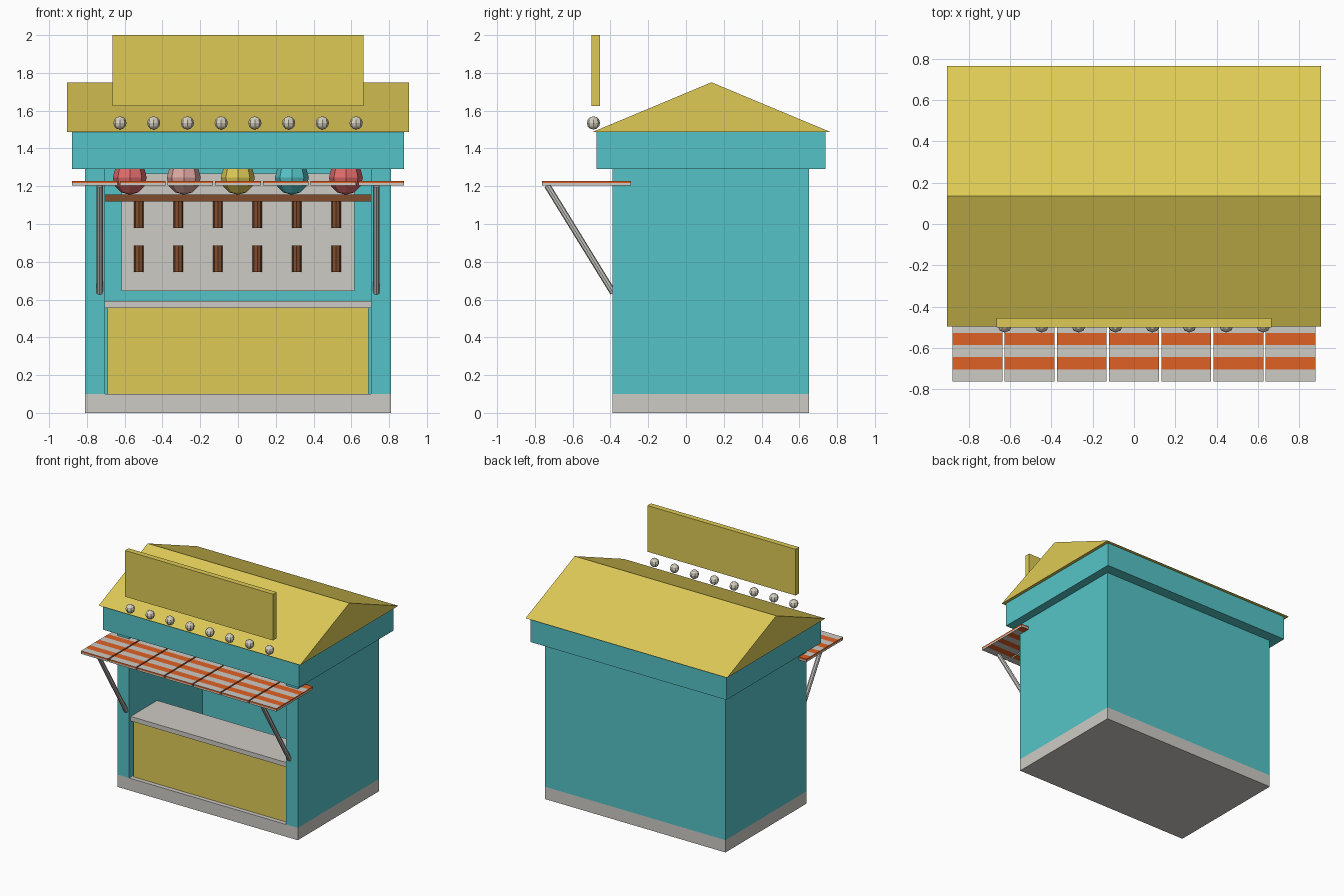
import bpy, bmesh
from mathutils import Vector

if "Cube" in bpy.data.objects:
    bpy.data.objects.remove(bpy.data.objects["Cube"])


def material(name, rgb):
    """Flat material from an 8-bit sRGB colour."""
    lin = [((c / 255 + 0.055) / 1.055) ** 2.4 for c in rgb] + [1]
    m = bpy.data.materials.new(name)
    m.use_nodes = True
    m.diffuse_color = lin
    m.node_tree.nodes["Principled BSDF"].inputs["Base Color"].default_value = lin
    return m


yellow = material("yellow paint", (222, 202, 86))
teal = material("teal paint", (85, 196, 199))
grey = material("warm grey", (206, 203, 197))
orange = material("orange stripe", (224, 97, 37))
brown = material("brown wood", (128, 76, 44))
red = material("coral red", (224, 108, 108))
pink = material("dusty pink", (222, 168, 162))
cream = material("cream bulb", (214, 208, 190))


def finish(name, bm, *mats):
    bmesh.ops.recalc_face_normals(bm, faces=bm.faces)
    me = bpy.data.meshes.new(name)
    bm.to_mesh(me)
    bm.free()
    for m in mats:
        me.materials.append(m)
    ob = bpy.data.objects.new(name, me)
    bpy.context.collection.objects.link(ob)
    return ob


def prism(name, points, offset, mat):
    """Extrude a closed 3D outline along the offset vector."""
    bm = bmesh.new()
    face = bm.faces.new([bm.verts.new(p) for p in points])
    new = bmesh.ops.extrude_face_region(bm, geom=[face], use_keep_orig=True)["geom"]
    bmesh.ops.translate(bm, vec=offset, verts=[v for v in new if isinstance(v, bmesh.types.BMVert)])
    return finish(name, bm, mat)


def box(name, x, y, z, mat):
    outline = [(x[0], y[0], z[0]), (x[1], y[0], z[0]), (x[1], y[1], z[0]), (x[0], y[1], z[0])]
    return prism(name, outline, (0, 0, z[1] - z[0]), mat)


def ball(name, centre, radius, mat):
    bm = bmesh.new()
    bmesh.ops.create_uvsphere(bm, u_segments=8, v_segments=6, radius=radius)
    finish(name, bm, mat).location = centre


def rod(name, start, end, radius, mat):
    a, b = Vector(start), Vector(end)
    bm = bmesh.new()
    bmesh.ops.create_cone(bm, cap_ends=True, segments=8, radius1=radius, radius2=radius, depth=(b - a).length)
    ob = finish(name, bm, mat)
    ob.rotation_euler = (b - a).to_track_quat("Z", "Y").to_euler()
    ob.location = (a + b) / 2


# Building shell: plinth, U-shaped walls, fascia block and gable roof
W, FRONT, BACK = 0.81, -0.39, 0.65
IN_X, IN_Y = 0.705, 0.55
box("plinth", (-W, W), (FRONT, BACK), (0, 0.1), grey)
walls = [(-W, FRONT), (-IN_X, FRONT), (-IN_X, IN_Y), (IN_X, IN_Y),
         (IN_X, FRONT), (W, FRONT), (W, BACK), (-W, BACK)]
prism("walls", [(x, y, 0.1) for x, y in walls], (0, 0, 1.19), teal)
box("fascia", (-0.88, 0.88), (-0.475, 0.738), (1.29, 1.487), teal)
gable = [(-0.495, 1.487), (0.765, 1.487), (0.135, 1.75)]
prism("roof", [(-0.905, y, z) for y, z in gable], (1.81, 0, 0), yellow)

# Sign board and row of bulbs
box("sign_board", (-0.665, 0.665), (-0.5, -0.455), (1.625, 2.0), yellow)
for i in range(8):
    ball(f"bulb_{i + 1}", (-0.625 + i * 0.1786, -0.49, 1.535), 0.035, cream)

# Counter
box("counter_front", (-0.69, 0.69), (-0.355, -0.06), (0.1, 0.555), yellow)
box("counter_top", (-IN_X, IN_X), (-0.37, -0.03), (0.555, 0.592), grey)

# Back display: board, shelf, balls and two rows of pegs
box("display_board", (-0.618, 0.618), (0.53, IN_Y), (0.645, 1.268), grey)
box("shelf", (-IN_X, IN_X), (0.3, IN_Y), (1.12, 1.157), brown)
for i, mat in enumerate((red, pink, yellow, teal, red)):
    ball(f"prize_ball_{i + 1}", (-0.573 + i * 0.286, 0.41, 1.245), 0.09, mat)
for row, z in enumerate((0.745, 0.98)):
    for i in range(6):
        x = -0.525 + i * 0.209
        rod(f"peg_{row + 1}_{i + 1}", (x, 0.505, z), (x, 0.505, z + 0.14), 0.026, brown)


# Awning: striped panels with a thin orange upper edge
def awning_panel(name, x0, x1, y0, y1, z0, z1, bands=8):
    bm = bmesh.new()
    step = (y1 - y0) / bands
    bmesh.ops.create_cube(bm, size=1)
    for v in bm.verts:
        v.co = (x1 if v.co.x > 0 else x0, y1 if v.co.y > 0 else y0, z1 if v.co.z > 0 else z0)
    cuts = [((0, y0 + step * k, 0), (0, 1, 0)) for k in range(1, bands)]
    cuts.append(((0, 0, (z0 + z1) / 2), (0, 0, 1)))
    for co, no in cuts:
        bmesh.ops.bisect_plane(bm, geom=bm.verts[:] + bm.edges[:] + bm.faces[:], plane_co=co, plane_no=no)
    bm.normal_update()
    for f in bm.faces:
        c = f.calc_center_median()
        if abs(f.normal.z) > 0.5:
            f.material_index = int((c.y - y0) / step) % 2
        else:
            f.material_index = int(c.z > (z0 + z1) / 2)
    finish(name, bm, grey, orange)


for i in range(7):
    x = -0.878 + i * 0.2525
    awning_panel(f"awning_panel_{i + 1}", x, x + 0.241, -0.762, -0.29, 1.204, 1.228)

# Awning struts
for side, s in (("left", 1), ("right", -1)):
    rod(f"awning_strut_{side}", (s * 0.733, -0.735, 1.204), (s * 0.733, -0.385, 0.635), 0.017, grey)
